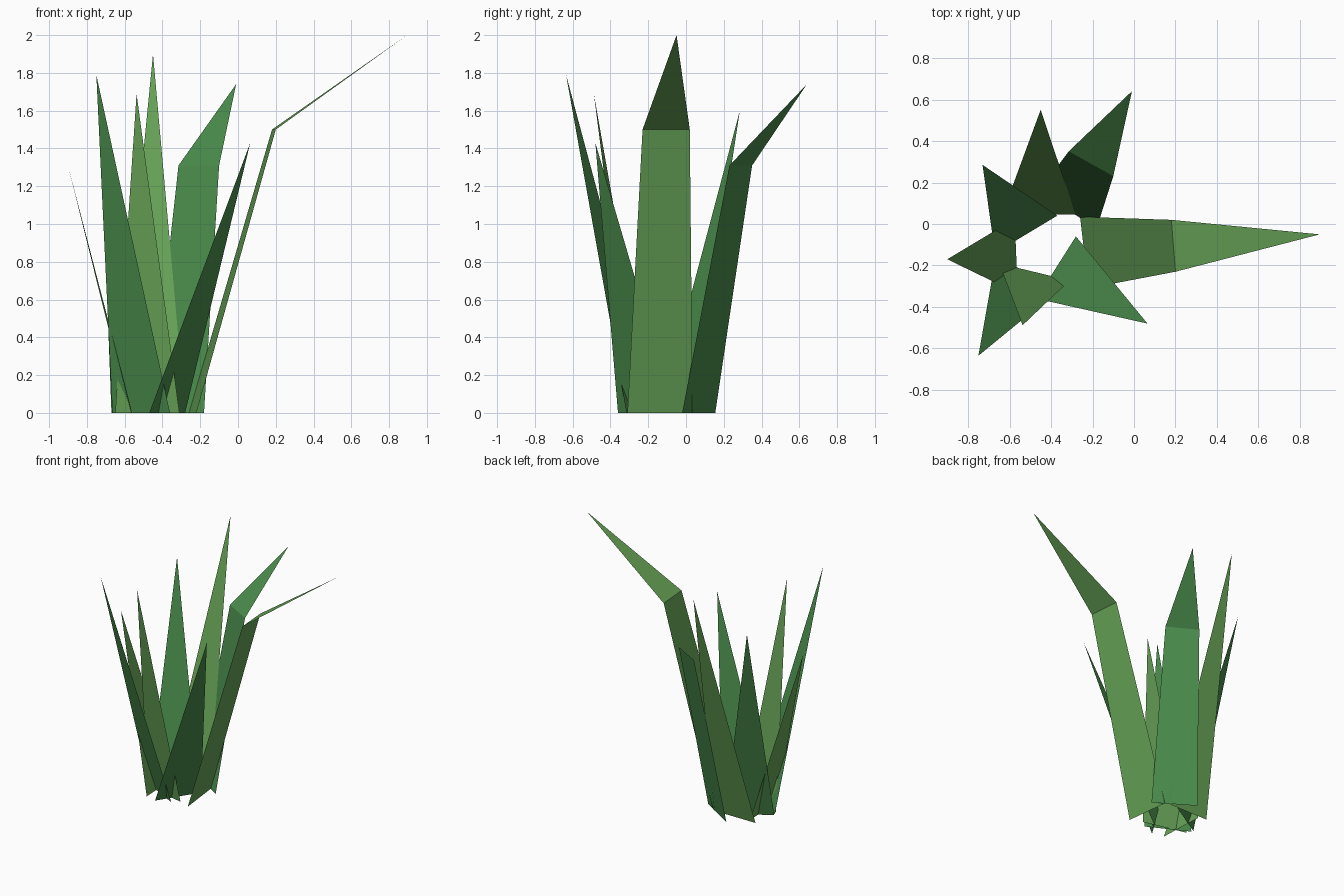
import bpy
import bmesh

if "Cube" in bpy.data.objects:
    bpy.data.objects.remove(bpy.data.objects["Cube"])


def material(name, color):
    mat = bpy.data.materials.new(name)
    mat.diffuse_color = (*color, 1)
    mat.use_nodes = True
    mat.node_tree.nodes["Principled BSDF"].inputs["Base Color"].default_value = mat.diffuse_color
    return mat


YELLOW_GREEN = material("yellow_green", (0.135, 0.365, 0.095))
DEEP_GREEN = material("deep_green", (0.069, 0.262, 0.072))


def blade(name, mat, left, right, tip, bend=None):
    """Flat leaf on the ground: base corners (x, y), tip (x, y, z),
    optional bend (left xy, right xy, height) where the leaf folds."""
    bm = bmesh.new()
    low = [bm.verts.new((*p, 0)) for p in (left, right)]
    if bend:
        bend_left, bend_right, height = bend
        fold = [bm.verts.new((*p, height)) for p in (bend_left, bend_right)]
        bm.faces.new((low[0], low[1], fold[1], fold[0]))
        low = fold
    bm.faces.new((low[0], low[1], bm.verts.new(tip)))
    mesh = bpy.data.meshes.new(name)
    bm.to_mesh(mesh)
    bm.free()
    mesh.materials.append(mat)
    obj = bpy.data.objects.new(name, mesh)
    bpy.context.collection.objects.link(obj)


# Folded blades
blade("right_folded_blade", YELLOW_GREEN, (-0.22, -0.31), (-0.26, 0.035),
      (0.895, -0.05, 2.0), ((0.2, -0.23), (0.18, 0.02), 1.5))
blade("back_folded_blade", DEEP_GREEN, (-0.18, -0.02), (-0.46, 0.155),
      (-0.01, 0.64, 1.74), ((-0.1, 0.23), (-0.315, 0.35), 1.31))

# Straight pointed blades, in a ring from the back round to the front
blade("back_blade", YELLOW_GREEN, (-0.28, 0.045), (-0.636, 0.045), (-0.45, 0.55, 1.9))
blade("back_left_blade", DEEP_GREEN, (-0.37, 0.04), (-0.67, -0.14), (-0.73, 0.285, 1.6))
blade("left_blade", YELLOW_GREEN, (-0.575, 0.025), (-0.56, -0.335), (-0.9, -0.17, 1.31))
blade("front_left_blade", DEEP_GREEN, (-0.665, -0.155), (-0.36, -0.315), (-0.75, -0.635, 1.79))
blade("front_blade", YELLOW_GREEN, (-0.65, -0.19), (-0.31, -0.272), (-0.537, -0.488, 1.69))
blade("front_right_blade", DEEP_GREEN, (-0.47, -0.36), (-0.28, -0.06), (0.065, -0.48, 1.43))
